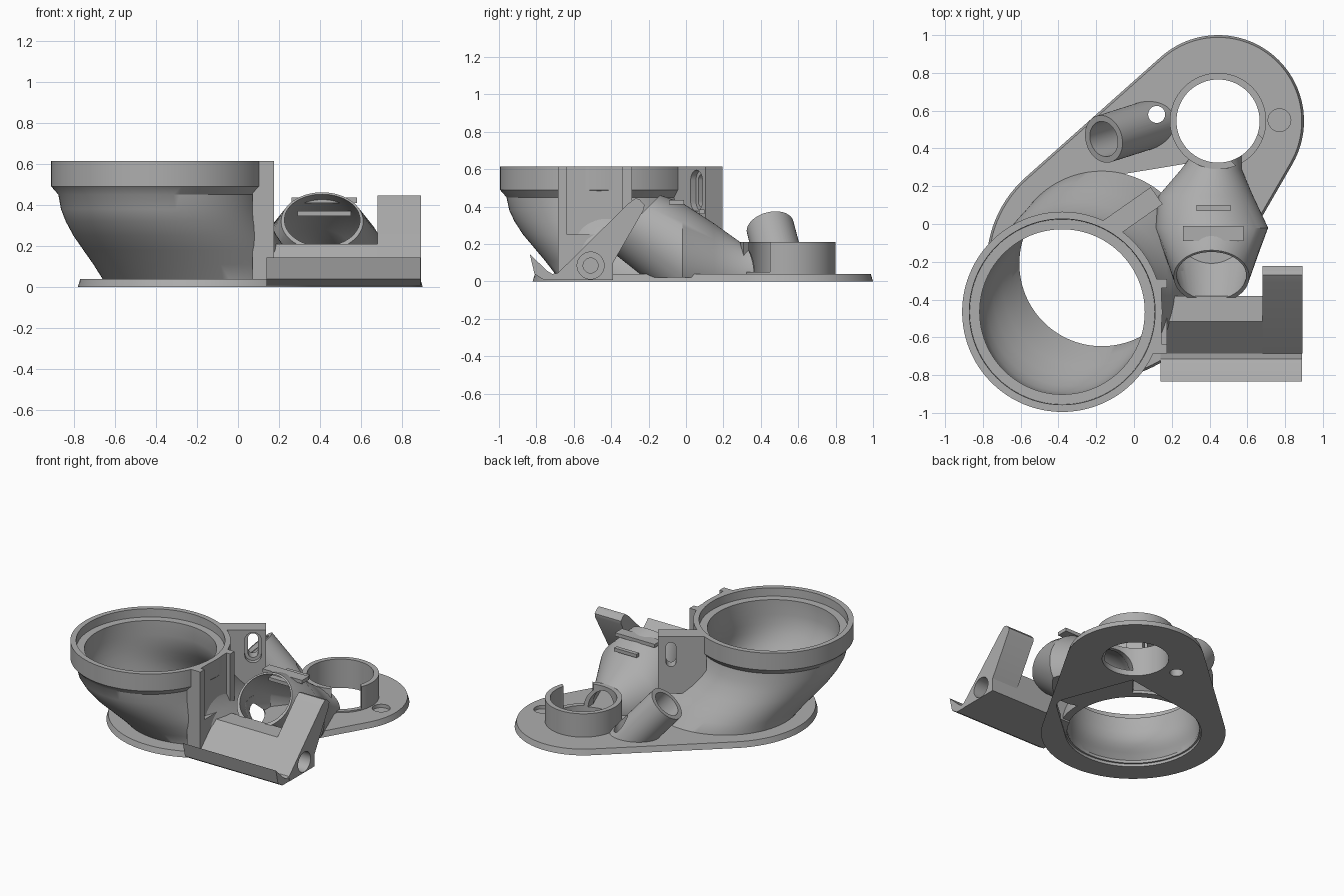
import bpy, bmesh, math
from mathutils import Vector, Matrix

if "Cube" in bpy.data.objects:
    bpy.data.objects.remove(bpy.data.objects["Cube"])

grey = bpy.data.materials.new("grey plastic")
grey.diffuse_color = (0.42, 0.42, 0.42, 1)
grey.use_nodes = True
grey.node_tree.nodes["Principled BSDF"].inputs["Base Color"].default_value = grey.diffuse_color


def make(name, bm, cutter=False):
    bmesh.ops.recalc_face_normals(bm, faces=bm.faces)
    me = bpy.data.meshes.new(name)
    bm.to_mesh(me)
    bm.free()
    ob = bpy.data.objects.new(name, me)
    bpy.context.collection.objects.link(ob)
    me.materials.append(grey)
    ob.hide_render = cutter
    return ob


def circle(c, r, u=(1, 0, 0), v=(0, 1, 0), r2=None, n=64):
    c, u, v = Vector(c), Vector(u).normalized(), Vector(v).normalized()
    r2 = r if r2 is None else r2
    return [c + u * r * math.cos(2 * math.pi * i / n) + v * r2 * math.sin(2 * math.pi * i / n)
            for i in range(n)]


def loft(name, rings, cutter=False, floor=None):
    """Skin a stack of equal rings, cap both ends, optionally trim below a floor height."""
    bm = bmesh.new()
    rows = [[bm.verts.new(p) for p in r] for r in rings]
    n = len(rows[0])
    for a, b in zip(rows, rows[1:]):
        for i in range(n):
            bm.faces.new((a[i], a[(i + 1) % n], b[(i + 1) % n], b[i]))
    bm.faces.new(rows[0][::-1])
    bm.faces.new(rows[-1])
    if floor is not None:
        res = bmesh.ops.bisect_plane(bm, geom=bm.verts[:] + bm.edges[:] + bm.faces[:],
                                     plane_co=(0, 0, floor), plane_no=(0, 0, 1), clear_inner=True)
        edges = [e for e in res["geom_cut"] if isinstance(e, bmesh.types.BMEdge) and e.is_boundary]
        bmesh.ops.contextual_create(bm, geom=edges)
    return make(name, bm, cutter)


def cyl(name, a, b, r, cutter=False, n=48):
    d = (Vector(b) - Vector(a)).normalized()
    u = d.orthogonal().normalized()
    v = d.cross(u)
    return loft(name, [circle(a, r, u, v, n=n), circle(b, r, u, v, n=n)], cutter)


def box(name, lo, hi, angle=0, origin=(0, 0, 0), cutter=False):
    p = [(lo[0], lo[1]), (hi[0], lo[1]), (hi[0], hi[1]), (lo[0], hi[1])]
    m = Matrix.Translation(origin) @ Matrix.Rotation(angle, 4, 'Z')
    return loft(name, [[m @ Vector((x, y, z)) for x, y in p] for z in (lo[2], hi[2])], cutter)


def hull(name, points, cutter=False):
    bm = bmesh.new()
    for p in points:
        bm.verts.new(p)
    res = bmesh.ops.convex_hull(bm, input=bm.verts[:])
    junk = {g for g in res["geom_interior"] + res["geom_unused"] if isinstance(g, bmesh.types.BMVert)}
    bmesh.ops.delete(bm, geom=list(junk), context='VERTS')
    bmesh.ops.dissolve_limit(bm, angle_limit=0.01, verts=bm.verts[:], edges=bm.edges[:])
    return make(name, bm, cutter)


def cut(ob, *cutters):
    for c in cutters:
        m = ob.modifiers.new("cut", 'BOOLEAN')
        m.operation, m.solver, m.object = 'DIFFERENCE', 'EXACT', c


FOOT, SOCKET, RIM = (-0.17, -0.21), (0.445, 0.545), (-0.38, -0.465)

# Teardrop base plate
plate = hull("base_plate", [p for z, d in ((0, 0), (0.04, 0.012))
                            for c, r in ((FOOT, 0.61), (SOCKET, 0.455))
                            for p in circle((*c, z), r - d, n=96)])
plate_opening = hull("plate_opening_cutter", [p for z in (-0.1, 0.1) for p in
                     circle((*FOOT, z), 0.45) + circle((0.37, -0.2, z), 0.1, n=24)
                     + [Vector((0.28, 0.32, z))]], True)
pocket = cyl("pocket_cutter", (0.77, 0.55, 0.015), (0.77, 0.55, 0.1), 0.06, True)
drain = cyl("drain_cutter", (0.12, 0.58, -0.1), (0.12, 0.58, 0.06), 0.045, True)

# Large offset funnel: centre slides from the foot to the rim
PATH = [(0.02, 0, 0.49), (0.04, 0, 0.49), (0.11, 0.2, 0.492), (0.18, 0.42, 0.495), (0.25, 0.65, 0.495),
        (0.32, 0.83, 0.495), (0.38, 0.94, 0.495), (0.45, 1, 0.495)]


def slide(z, t, r):
    return circle((FOOT[0] + (RIM[0] - FOOT[0]) * t, FOOT[1] + (RIM[1] - FOOT[1]) * t, z), r, n=96)


funnel = loft("funnel", [slide(*p) for p in PATH]
              + [slide(0.49, 1, 0.53), slide(0.615, 1, 0.53)])
funnel_cavity = loft("funnel_cavity_cutter", [slide(-0.1, 0, 0.44)]
                     + [slide(z, t, min(r - 0.05, 0.437)) for z, t, r in PATH]
                     + [slide(0.555, 1, 0.437), slide(0.556, 1, 0.49), slide(0.7, 1, 0.495)], True)


# Side duct: tilted round mouth widening, then narrowing to the socket
def duct_rings(d, push):
    t = Vector((0, -0.71, 0.71)) * push
    rings = [circle(Vector((0.41, -0.28, 0.32)) + t, 0.2 - d, (1, 0, 0), (0, 1, 1))]
    for x, y, z, rx, rz in ((0.41, -0.02, 0.14, 0.3, 0.28), (0.38, 0.15, 0.08, 0.25, 0.23),
                            (0.41, 0.29, 0.04, 0.16, 0.17), (0.44, 0.37 + push, 0.04, 0.13, 0.15)):
        rings.append(circle((x, y, z), rx - d, (1, 0, 0), (0, 0, 1), rz - d))
    return rings


duct = loft("side_duct", duct_rings(0, 0), floor=0.02)
duct_cavity = loft("duct_cavity_cutter", duct_rings(0.025, 0.03), True, 0.04)
fins = [box("duct_fin", (0.42 - w, y, z), (0.42 + w, y + d, z + 0.025))
        for w, y, d, z in ((0.16, -0.09, 0.08, 0.41), (0.13, -0.06, 0.06, 0.345), (0.09, 0.07, 0.03, 0.36))]

# Socket ring, open toward the front right
socket = cyl("socket_ring", (*SOCKET, 0.02), (*SOCKET, 0.21), 0.255, n=96)
socket_bore = cyl("socket_bore_cutter", (*SOCKET, -0.1), (*SOCKET, 0.4), 0.22, True, 96)
socket_gap = box("socket_gap_cutter", (0.1, -0.1, 0.05), (0.4, 0.1, 0.4), math.radians(-45), (*SOCKET, 0), True)

# Slanted spout with bore
top, axis = Vector((-0.16, 0.45, 0.29)), Vector((0.63, 0.2, -0.75)).normalized()
side = axis.cross(Vector((0, 0, 1)))
up = side.cross(axis)
spout = loft("spout", [circle(top + axis * k, 0.128, side, up) for k in (0, 0.55)], floor=0.02)
spout_bore = cyl("spout_bore_cutter", top - axis * 0.1, top + axis * 0.3, 0.095, True)
spout_hole = cyl("spout_hole_cutter", (0.12, 0.58, 0.06), (0.12, 0.58, 0.5), 0.045, True)

# Slotted lug beside the rim
A = math.radians(35)
lug = box("slotted_lug", (-0.32, -0.055, 0.2), (0, 0.055, 0.615), A, (0.12, 0.15, 0))


def slot(name, r, y0, y1):
    m = Matrix.Translation((0.12, 0.15, 0)) @ Matrix.Rotation(A, 4, 'Z')
    return hull(name, [m @ p for y in (y0, y1) for z in (0.43, 0.54)
                       for p in circle((-0.085, y, z), r, (1, 0, 0), (0, 0, 1), n=32)], True)


lug_slot, lug_recess = slot("lug_slot_cutter", 0.033, -0.2, 0.2), slot("lug_recess_cutter", 0.055, -0.2, -0.02)

# Channelled post
post = box("channel_post", (0.07, -0.685, 0.03), (0.175, -0.29, 0.615))
channel = box("channel_cutter", (0.145, -0.635, 0.25), (0.3, -0.34, 0.8), cutter=True)

# Clamp bracket: one side profile, low section plus tall arm
LOW = [(-0.835, 0.145), (-0.81, 0.04), (-0.76, 0.008), (-0.39, 0.008), (-0.39, 0.1), (-0.38, 0.21),
       (-0.515, 0.21), (-0.685, 0.045), (-0.715, 0.04), (-0.74, 0.055)]
ARM = [(-0.68, 0.008), (-0.39, 0.008), (-0.39, 0.1), (-0.225, 0.385), (-0.222, 0.41), (-0.25, 0.44),
       (-0.27, 0.445), (-0.31, 0.415), (-0.685, 0.045)]
bracket = loft("clamp_bracket", [[(x, y, z) for y, z in LOW] for x in (0.14, 0.89)])
arm = loft("clamp_arm", [[(x, y, z) for y, z in ARM] for x in (0.68, 0.892)])
pin_bore = cyl("pin_bore_cutter", (0.72, -0.51, 0.085), (1, -0.51, 0.085), 0.072, True)
pin_core = cyl("pin_core_cutter", (0.4, -0.51, 0.085), (0.8, -0.51, 0.085), 0.04, True)

cut(plate, plate_opening, funnel_cavity, socket_bore, pocket, drain)
cut(funnel, funnel_cavity, duct_cavity)
cut(duct, duct_cavity, funnel_cavity, socket_bore)
cut(socket, socket_bore, socket_gap, duct_cavity)
cut(spout, spout_bore, spout_hole, drain, socket_bore)
cut(lug, funnel_cavity, lug_slot, lug_recess)
cut(post, channel, funnel_cavity)
cut(bracket, pin_bore, pin_core, funnel_cavity)
cut(arm, pin_bore, pin_core)

# Apply the cuts, smooth round walls, remove the cutters
parts = [plate, funnel, duct, socket, spout, lug, post, bracket, arm]
deps = bpy.context.evaluated_depsgraph_get()
baked = [bpy.data.meshes.new_from_object(o.evaluated_get(deps)) for o in parts]
for o, me in zip(parts, baked):
    o.modifiers.clear()
    o.data = me
for o in list(bpy.data.objects):
    if o.hide_render:
        bpy.data.objects.remove(o)
for o in bpy.data.objects:
    o.select_set(True)
bpy.context.view_layer.objects.active = plate
bpy.ops.object.shade_smooth_by_angle(angle=math.radians(30))
